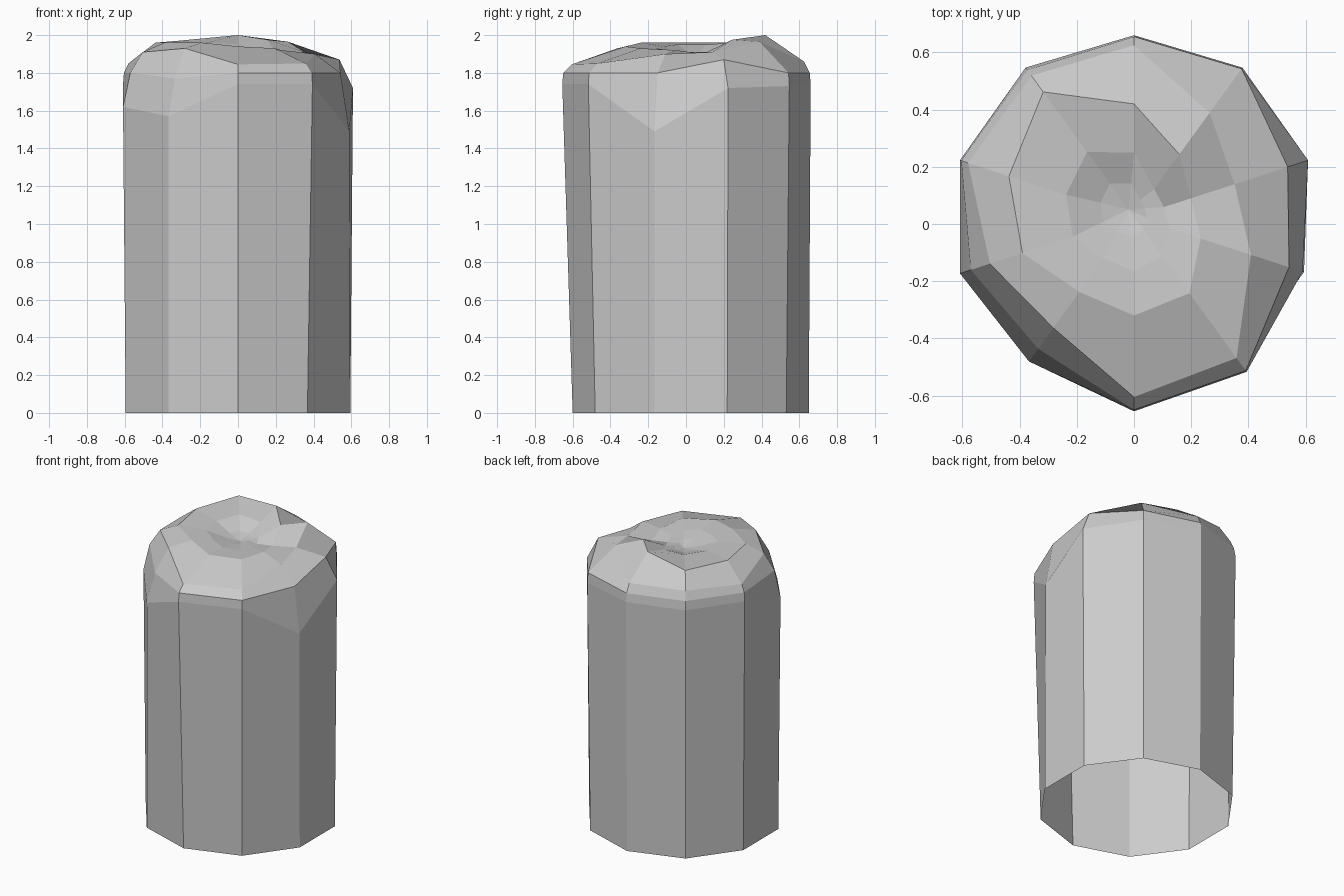
import bpy, bmesh, math

SIDES = 10
bm = bmesh.new()


def ring(radii, heights, cx=0.0, cy=0.025):
    """Ten-sided loop, starting at the front and going counter-clockwise."""
    verts = []
    for i in range(SIDES):
        a = math.radians(-90 + 36 * i)
        verts.append(bm.verts.new((cx + radii[i] * math.cos(a),
                                   cy + radii[i] * math.sin(a), heights[i])))
    return verts


inner_r = [.19, .17, .13, .11, .12, .225, .28, .25, .225, .18]

loops = [
    # open base
    ring([.625] * SIDES, [0] * SIDES),
    # top of the straight walls
    ring([.68, .67, .62, .64, .645, .635, .645, .64, .64, .625],
         [1.74, 1.74, 1.49, 1.72, 1.73, 1.74, 1.74, 1.74, 1.62, 1.57]),
    # worn shoulder
    ring([.675, .665, .57, .565, .64, .63, .635, .635, .60, .57],
         [1.80, 1.80, 1.80, 1.87, 1.80, 1.80, 1.80, 1.80, 1.80, 1.77]),
    # rim
    ring([.63, .61, .43, .37, .45, .60, .61, .61, .53, .48],
         [1.845, 1.85, 1.90, 1.91, 1.965, 1.86, 1.86, 1.85, 1.91, 1.93]),
    # spiral ridge and notch
    ring([.345, .33, .245, .21, .27, .395, .54, .46, .41, .325],
         [1.94, 1.93, 1.92, 1.90, 1.975, 2.0, 1.97, 1.96, 1.96, 1.96]),
    # central hollow
    ring(inner_r,
         [1.93, 1.92, 1.91, 1.90, 1.91, 1.95, 1.96, 1.95, 1.95, 1.94]),
    ring([r * 0.45 for r in inner_r], [1.91] * SIDES, -0.01, 0.04),
]

# skin between neighbouring loops
for low, high in zip(loops, loops[1:]):
    for i in range(SIDES):
        j = (i + 1) % SIDES
        bm.faces.new((low[i], low[j], high[j], high[i]))

# bottom of the hollow
tip = bm.verts.new((-0.02, 0.05, 1.89))
for i in range(SIDES):
    bm.faces.new((loops[-1][i], loops[-1][(i + 1) % SIDES], tip))

mesh = bpy.data.meshes.new("weathered_post")
bm.to_mesh(mesh)
bm.free()
bpy.context.collection.objects.link(bpy.data.objects.new("weathered_post", mesh))
